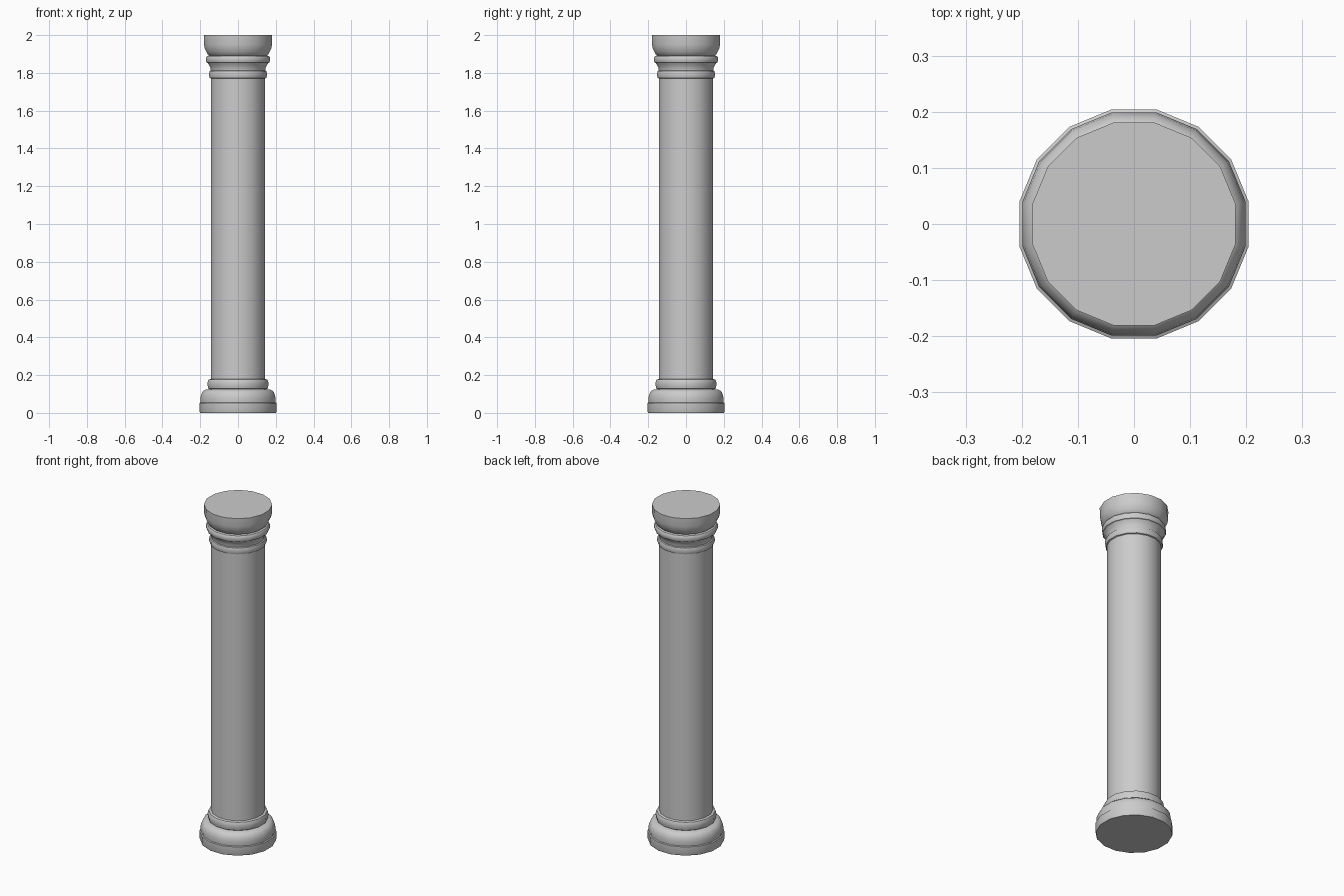
import bpy
import math

SIDES = 16
STEP = 2 * math.pi / SIDES

cube = bpy.data.objects.get("Cube")
if cube:
    bpy.data.objects.remove(cube, do_unlink=True)

# Single stone colour
stone = bpy.data.materials.new("grey_stone")
stone.use_nodes = True
stone.diffuse_color = (0.6, 0.6, 0.6, 1)
bsdf = next(n for n in stone.node_tree.nodes if n.type == "BSDF_PRINCIPLED")
bsdf.inputs["Base Color"].default_value = stone.diffuse_color


def turned(name, profile, bottom=False, top=False):
    """Turn a (flat-side radius, height) profile, listed upwards, about z."""
    verts, faces = [], []
    for radius, z in profile:
        corner = radius / math.cos(STEP / 2)
        for i in range(SIDES):
            a = (i + 0.5) * STEP
            verts.append((corner * math.cos(a), corner * math.sin(a), z))
    for k in range(len(profile) - 1):
        low, high = k * SIDES, (k + 1) * SIDES
        for i in range(SIDES):
            j = (i + 1) % SIDES
            faces.append((low + i, low + j, high + j, high + i))
    if bottom:
        faces.append(tuple(reversed(range(SIDES))))
    if top:
        faces.append(tuple(range(len(verts) - SIDES, len(verts))))
    mesh = bpy.data.meshes.new(name)
    mesh.from_pydata(verts, [], faces)
    mesh.materials.append(stone)
    mesh.shade_smooth()
    mesh.set_sharp_from_angle(angle=math.radians(40))
    obj = bpy.data.objects.new(name, mesh)
    bpy.context.collection.objects.link(obj)
    return obj


def bead(r_start, r_mid, r_end, z0, z1, steps=6):
    """Half-round moulding between two heights."""
    points = []
    for i in range(steps + 1):
        t = i / steps
        inner = r_start + (r_end - r_start) * t
        bulge = math.sin(math.pi * t) ** 0.6 if 0 < t < 1 else 0
        z = (z0 + z1) / 2 - (z1 - z0) / 2 * math.cos(math.pi * t)
        points.append((inner + (r_mid - inner) * bulge, z))
    return points


# Base
turned("plinth", [(0.201, 0), (0.204, 0.008), (0.204, 0.052), (0.198, 0.055)], bottom=True)
turned("base_cushion", [(0.198, 0.055), (0.199, 0.075), (0.196, 0.095),
                        (0.188, 0.112), (0.176, 0.122), (0.152, 0.126)])
turned("base_ring", bead(0.152, 0.161, 0.143, 0.126, 0.18))

# Shaft
turned("shaft", [(0.143, 0.18), (0.143, 1.77)])

# Capital
turned("lower_capital_ring", bead(0.143, 0.153, 0.144, 1.77, 1.812))
turned("capital_neck", [(0.144, 1.812), (0.146, 1.825), (0.152, 1.84), (0.16, 1.852)])
turned("upper_capital_ring", bead(0.16, 0.17, 0.152, 1.852, 1.892))
turned("capital_head", [(0.152, 1.892), (0.16, 1.898), (0.168, 1.912), (0.176, 1.93),
                        (0.18, 1.95), (0.181, 2.0)], top=True)
